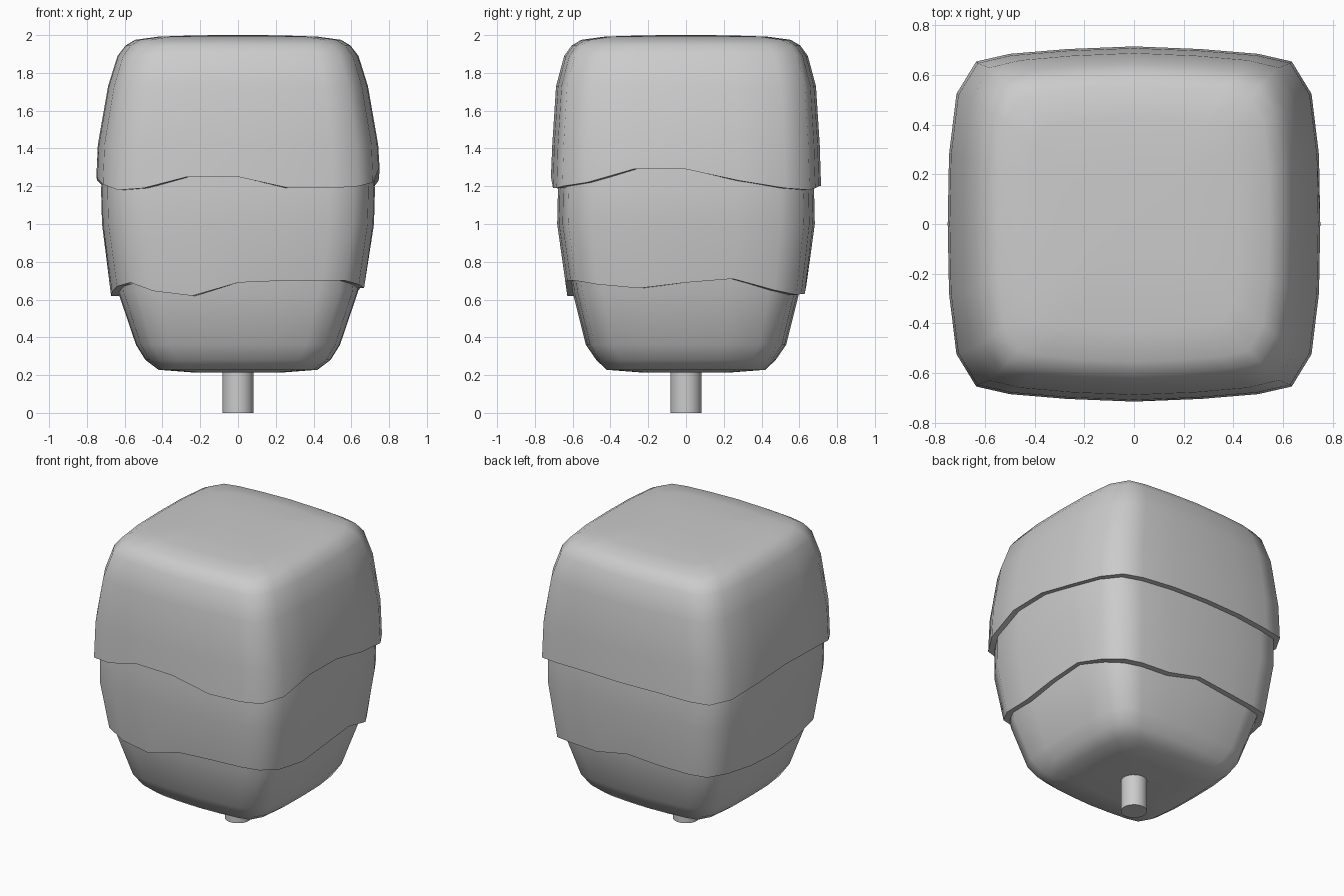
import bpy, bmesh, math

if "Cube" in bpy.data.objects:
    bpy.data.objects.remove(bpy.data.objects["Cube"])

# Rounded-square outline, one quadrant (unit size), mirrored round to 24 points
QUAD = [(1, 0), (.993, .39), (.953, .733), (.847, .915), (.667, .958), (.36, .985), (0, 1)]
OUTLINE = (QUAD[:-1] + [(-x, y) for x, y in QUAD[:0:-1]]
           + [(-x, -y) for x, y in QUAD[:-1]] + [(x, -y) for x, y in QUAD[:0:-1]])

# Wavy lower edges, starting at +x and running counter-clockwise
TOP_HEM = [1.29, 1.23, 1.19, 1.18, 1.19, 1.2, 1.2, 1.2, 1.19, 1.19, 1.2, 1.23,
           1.25, 1.24, 1.21, 1.18, 1.19, 1.25, 1.25, 1.19, 1.19, 1.20, 1.22, 1.29]
MID_HEM = [.69, .71, .65, .625, .63, .63, .68, .66, .65, .65, .65, .63,
           .62, .64, .67, .69, .645, .62, .69, .70, .70, .70, .68, .66]


def ring(bm, rx, ry, z):
    """One outline ring; z may be a number or a list of 24 heights."""
    zs = z if isinstance(z, list) else [z] * 24
    return [bm.verts.new((x * rx, y * ry, h)) for (x, y), h in zip(OUTLINE, zs)]


def loft(name, profile, start_center=None, end_center=None):
    bm = bmesh.new()
    rings = [ring(bm, *p) for p in profile]
    for a, b in zip(rings, rings[1:]):
        for i in range(24):
            j = (i + 1) % 24
            bm.faces.new((a[i], a[j], b[j], b[i]))
    for r, z in ((rings[0], start_center), (rings[-1], end_center)):
        if z is not None:
            c = bm.verts.new((0, 0, z))
            for i in range(24):
                bm.faces.new((r[i], r[(i + 1) % 24], c))
    bmesh.ops.recalc_face_normals(bm, faces=bm.faces)
    me = bpy.data.meshes.new(name)
    bm.to_mesh(me)
    bm.free()
    ob = bpy.data.objects.new(name, me)
    bpy.context.collection.objects.link(ob)
    smooth(ob, 60)
    return ob


def smooth(ob, degrees):
    bpy.ops.object.select_all(action='DESELECT')
    ob.select_set(True)
    bpy.context.view_layer.objects.active = ob
    bpy.ops.object.shade_smooth_by_angle(angle=math.radians(degrees))


# Inner body, exposed at the bottom
loft("inner_body", [(.25, .25, .215), (.42, .42, .228), (.49, .475, .28), (.54, .53, .36),
                    (.635, .60, .64), (.67, .635, .95), (.67, .635, 1.25)], .215, 1.25)

# Middle coating: rim turned inward, then outer wall up under the top coating
loft("middle_coating", [(.62, .59, MID_HEM), (.672, .638, MID_HEM), (.72, .682, 1.0),
                        (.725, .678, 1.18), (.71, .672, 1.4)], None, 1.4)

# Top coating with a gently domed cap
loft("top_coating", [(.70, .66, TOP_HEM), (.75, .715, TOP_HEM), (.742, .708, 1.42),
                     (.688, .688, 1.73), (.638, .645, 1.89), (.595, .605, 1.945),
                     (.545, .555, 1.975), (.42, .43, 1.992), (.22, .22, 1.999)], None, 2.0)

# Stick
bpy.ops.mesh.primitive_cylinder_add(vertices=24, radius=.082, depth=.3, location=(0, 0, .15))
bpy.context.object.name = "stick"
smooth(bpy.context.object, 40)
